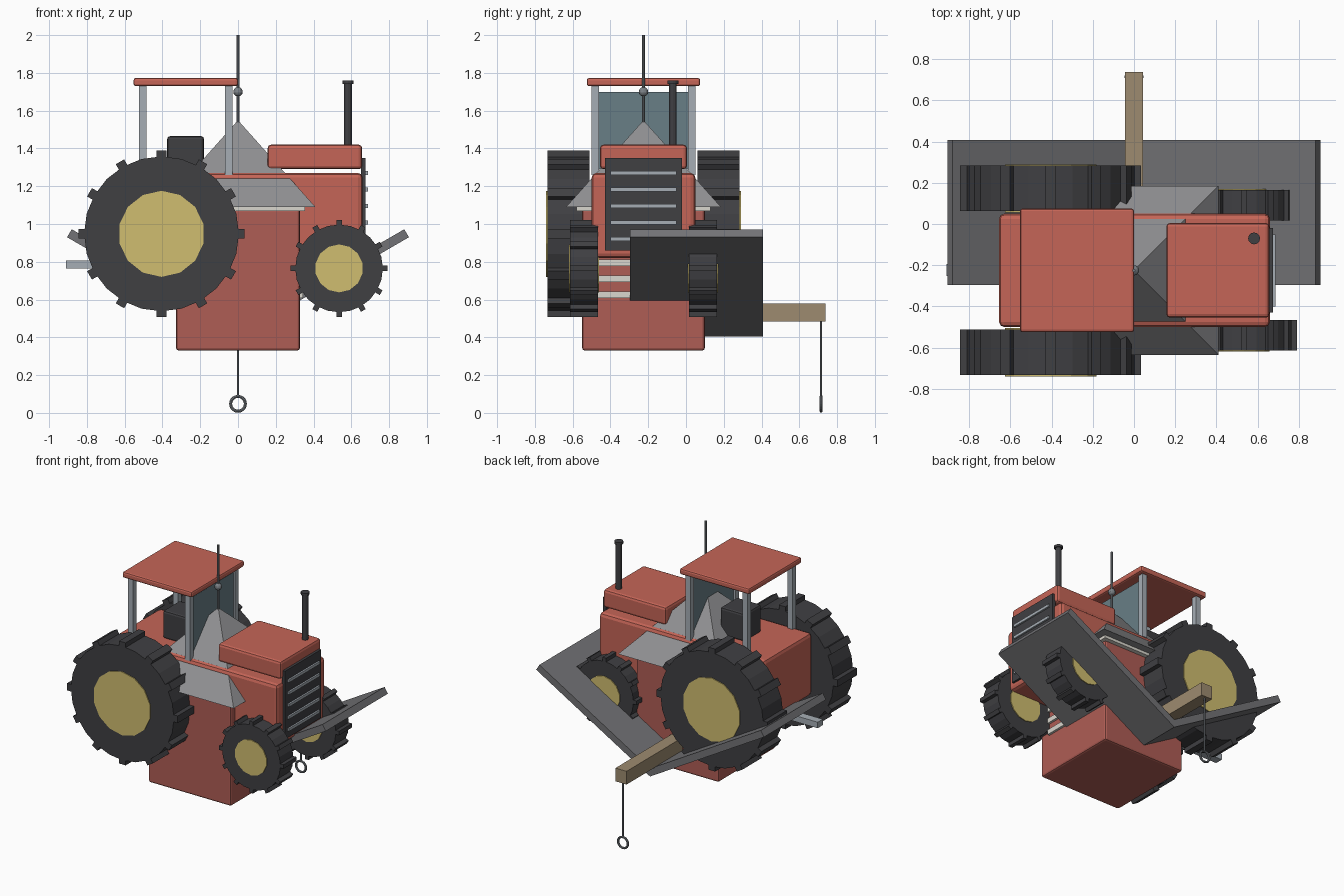
import bpy, bmesh, math
from mathutils import Matrix, Vector

if "Cube" in bpy.data.objects:
    bpy.data.objects.remove(bpy.data.objects["Cube"])

CY = -0.225  # centre line of the tractor body


def mat(name, r, g, b):
    m = bpy.data.materials.new(name)
    m.diffuse_color = (r, g, b, 1)
    m.use_nodes = True
    m.node_tree.nodes["Principled BSDF"].inputs["Base Color"].default_value = m.diffuse_color
    return m


RED = mat("red", 0.56, 0.13, 0.095)
BRICK = mat("brick_red", 0.43, 0.11, 0.09)
DARK = mat("dark", 0.05, 0.05, 0.055)
YELLOW = mat("yellow", 0.63, 0.51, 0.16)
WOOD = mat("wood", 0.34, 0.26, 0.16)
METAL = mat("metal", 0.38, 0.42, 0.46)
STEEL = mat("steel", 0.2, 0.22, 0.24)
GLASS = mat("glass", 0.14, 0.21, 0.24)
SLATE = mat("slate", 0.28, 0.28, 0.29)
PLATE = mat("plate", 0.17, 0.17, 0.18)
CREAM = mat("cream", 0.7, 0.68, 0.62)


def finish(name, bm, m, bevel=0):
    bmesh.ops.recalc_face_normals(bm, faces=bm.faces)
    me = bpy.data.meshes.new(name)
    bm.to_mesh(me)
    bm.free()
    me.materials.append(m)
    ob = bpy.data.objects.new(name, me)
    bpy.context.collection.objects.link(ob)
    if bevel:
        b = ob.modifiers.new("bevel", "BEVEL")
        b.width = bevel
        b.segments = 2
    return ob


def box(name, x, y, z, m, bevel=0):
    bm = bmesh.new()
    c = [(a[0] + a[1]) / 2 for a in (x, y, z)]
    s = [a[1] - a[0] for a in (x, y, z)]
    bmesh.ops.create_cube(bm, size=1, matrix=Matrix.Translation(c) @ Matrix.Diagonal((*s, 1)))
    return finish(name, bm, m, bevel)


def add_cone(bm, x, y, z0, z1, r0, r1, n):
    bmesh.ops.create_cone(bm, cap_ends=True, segments=n, radius1=r0, radius2=r1, depth=z1 - z0,
                          matrix=Matrix.Translation((x, y, (z0 + z1) / 2)))


def rod(name, x, y, z0, z1, r, m, n=10):
    bm = bmesh.new()
    add_cone(bm, x, y, z0, z1, r, r, n)
    return finish(name, bm, m)


def wheel(name, x, y, z, r, width, lug, hub):
    spin = Matrix.Translation((x, y, z)) @ Matrix.Rotation(math.pi / 2, 4, "X")
    # tyre with twelve lugs
    bm = bmesh.new()
    bmesh.ops.create_cone(bm, cap_ends=True, segments=24, radius1=r, radius2=r,
                          depth=width, matrix=spin)
    for i in range(12):
        bmesh.ops.create_cube(bm, size=1, matrix=spin @ Matrix.Rotation(i * math.pi / 6, 4, "Z")
                              @ Matrix.Translation((r, 0, 0))
                              @ Matrix.Diagonal((2 * lug, r * 0.125, width, 1)))
    finish(name + "_tyre", bm, DARK)
    # hub disc
    bm = bmesh.new()
    bmesh.ops.create_cone(bm, cap_ends=True, segments=14, radius1=hub, radius2=hub,
                          depth=width + 0.012, matrix=spin)
    finish(name + "_hub", bm, YELLOW)


# birdhouse box, eave trim, side slats and pyramid roof
box("house_box", (-0.328, 0.328), (CY - 0.325, CY + 0.325), (0.33, 1.08), BRICK, 0.014)
box("eave_trim", (-0.355, 0.355), (CY - 0.355, CY + 0.355), (1.07, 1.092), CREAM)
for i, z in enumerate((0.625, 0.71, 0.795)):
    box(f"side_slat_{i}", (0.32, 0.345), (CY - 0.24, CY + 0.24), (z - 0.018, z + 0.018), CREAM)
bm = bmesh.new()
bmesh.ops.create_cone(bm, cap_ends=True, segments=4, radius1=0.41 * math.sqrt(2), radius2=0.012,
                      depth=0.45, matrix=Matrix.Translation((0, CY, 1.315))
                      @ Matrix.Rotation(math.pi / 4, 4, "Z"))
finish("pyramid_roof", bm, SLATE)

# finial pole and ball
rod("pole", 0, CY, 1.5, 2.0, 0.008, STEEL)
bm = bmesh.new()
bmesh.ops.create_uvsphere(bm, u_segments=12, v_segments=8, radius=0.025,
                          matrix=Matrix.Translation((0, CY, 1.70)))
finish("pole_ball", bm, STEEL)

# tractor body and hood
box("tractor_body", (-0.655, 0.66), (-0.5, 0.05), (0.82, 1.27), RED, 0.025)
box("hood", (0.157, 0.657), (-0.455, 0.005), (1.29, 1.42), RED, 0.018)

# grille with bars
box("grille", (0.65, 0.675), (-0.43, -0.02), (0.86, 1.35), DARK)
for i in range(5):
    z = 0.92 + i * 0.0875
    box(f"grille_bar_{i}", (0.67, 0.687), (-0.40, -0.05), (z - 0.01, z + 0.01), METAL)

# exhaust
bm = bmesh.new()
add_cone(bm, 0.583, -0.07, 1.40, 1.745, 0.021, 0.021, 12)
add_cone(bm, 0.583, -0.07, 1.742, 1.76, 0.029, 0.029, 12)
finish("exhaust", bm, DARK)

# cab: canopy, posts, windscreen, seat
box("canopy", (-0.553, 0.0), (-0.525, 0.075), (1.73, 1.773), RED, 0.012)
for i, x in enumerate((-0.505, -0.05)):
    for j, y in enumerate((-0.48, 0.03)):
        box(f"cab_post_{i}{j}", (x - 0.02, x + 0.02), (y - 0.02, y + 0.02), (1.26, 1.735), METAL)
box("windscreen", (-0.056, -0.044), (-0.462, 0.012), (1.29, 1.70), GLASS)
box("seat", (-0.375, -0.18), (-0.322, -0.128), (1.265, 1.465), DARK, 0.015)

# wheels on both sides, and the rear drawbar
for side, s in (("near", -1), ("far", 1)):
    wheel("rear_wheel_" + side, -0.405, CY + s * 0.398, 0.948, 0.41, 0.222, 0.03, 0.228)
    wheel("front_wheel_" + side, 0.535, CY + s * 0.315, 0.765, 0.232, 0.148, 0.025, 0.127)
box("drawbar", (-0.91, -0.6), (-0.253, -0.195), (0.765, 0.808), METAL)

# V-shaped plates
half = [(0.905, 0.93), (0.88, 0.972)]
prof = [(0, 0.405), half[0], half[1], (0, 0.462)] + [(-x, z) for x, z in reversed(half)]
bm = bmesh.new()
f = bm.faces.new([bm.verts.new((x, -0.297, z)) for x, z in prof])
ext = bmesh.ops.extrude_face_region(bm, geom=[f])
bmesh.ops.translate(bm, vec=Vector((0, 0.705, 0)),
                    verts=[v for v in ext["geom"] if isinstance(v, bmesh.types.BMVert)])
finish("v_plates", bm, PLATE)

# wooden beam with hanging cord and ring
box("beam", (-0.044, 0.044), (0.05, 0.738), (0.485, 0.58), WOOD)
rod("cord", 0, 0.715, 0.085, 0.49, 0.006, STEEL, 8)
bpy.ops.mesh.primitive_torus_add(location=(0, 0.715, 0.048), rotation=(math.pi / 2, 0, 0),
                                 major_segments=20, minor_segments=8,
                                 major_radius=0.039, minor_radius=0.008)
ring = bpy.context.object
ring.name = "pull_ring"
ring.data.materials.append(STEEL)
